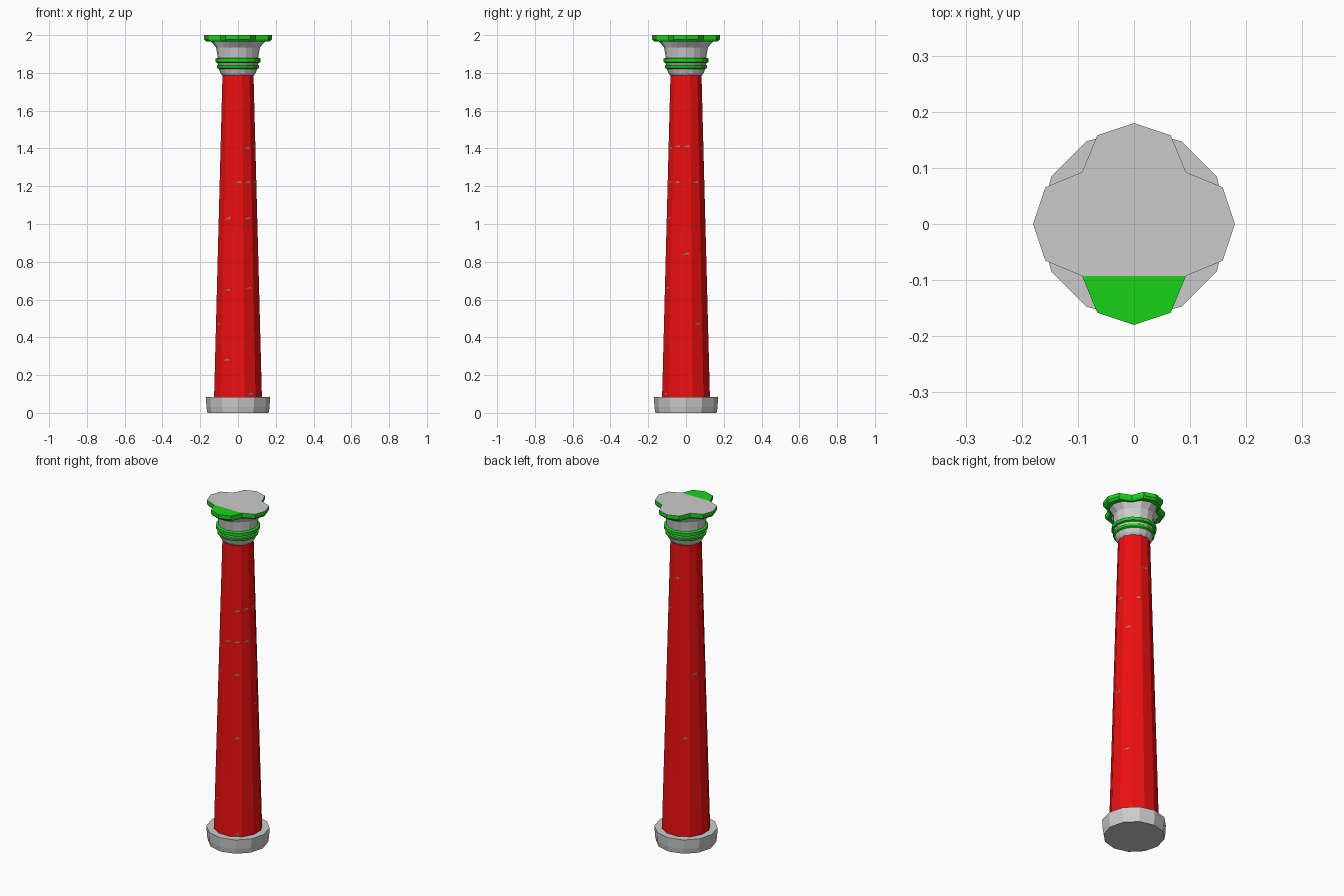
import bpy, bmesh
from math import cos, sin, pi

if "Cube" in bpy.data.objects:
    bpy.data.objects.remove(bpy.data.objects["Cube"])


def material(name, color):
    m = bpy.data.materials.new(name)
    m.diffuse_color = color
    m.use_nodes = True
    m.node_tree.nodes["Principled BSDF"].inputs["Base Color"].default_value = m.diffuse_color
    return m


RED = material("red_paint", (0.85, 0.005, 0.005, 1))
GREEN = material("green_paint", (0.01, 0.65, 0.01, 1))
GREY = material("bare_stone", (0.25, 0.25, 0.25, 1))


def ring(bm, n, z, radii, turn=0.0):
    """Ring of n points; the list of radii repeats around it."""
    pts = []
    for i in range(n):
        a = 2 * pi * i / n + turn
        r = radii[i % len(radii)]
        pts.append(bm.verts.new((r * cos(a), r * sin(a), z)))
    return pts


def loft(name, n, sections, mats=(), strips=None, bottom=False, top=False, turn=0.0):
    """Skin a stack of (z, radii) rings; strips gives a material per step."""
    bm = bmesh.new()
    rings = [ring(bm, n, z, radii, turn) for z, radii in sections]
    for k, (lo, hi) in enumerate(zip(rings, rings[1:])):
        for i in range(n):
            j = (i + 1) % n
            f = bm.faces.new((lo[i], lo[j], hi[j], hi[i]))
            f.material_index = strips[k] if strips else 0
    if bottom:
        bm.faces.new(rings[0][::-1])
    if top:
        bm.faces.new(rings[-1])
    return finish(name, bm, mats)


def finish(name, bm, mats):
    me = bpy.data.meshes.new(name)
    bm.to_mesh(me)
    bm.free()
    for m in mats:
        me.materials.append(m)
    ob = bpy.data.objects.new(name, me)
    bpy.context.collection.objects.link(ob)
    return ob


# Plinth with slightly undercut foot
loft("base", 12, [(0, [0.162]), (0.03, [0.167]), (0.085, [0.17]), (0.085, [0.12])],
     bottom=True)

# Tapered red shaft
SIDES, Z0, Z1, R0, R1 = 12, 0.085, 1.79, 0.131, 0.085
loft("shaft", SIDES, [(Z0, [R0]), (Z1, [R1])], [RED], turn=pi / SIDES)

# Small chips of bare stone lying on the shaft facets: (facet, height)
bm = bmesh.new()
CHIPS = [(9, 1.22), (10, 1.22), (8, 1.03), (10, 1.03), (8, 0.65), (10, 0.66),
         (8, 0.28), (10, 0.10), (10, 1.40), (11, 1.41), (0, 1.41), (11, 1.22),
         (1, 1.22), (0, 0.84), (1, 0.47), (2, 1.4), (3, 1.59), (4, 0.66),
         (5, 1.03), (6, 1.41), (7, 0.47)]
for facet, z in CHIPS:
    a = 2 * pi * facet / SIDES
    d = (R0 + (R1 - R0) * (z - Z0) / (Z1 - Z0)) * cos(pi / SIDES) + 0.0015
    bm.faces.new([bm.verts.new((d * cos(a) - t * sin(a), d * sin(a) + t * cos(a), z + h))
                  for t, h in ((-0.018, -0.003), (0.018, -0.002), (0.012, 0.009))])
finish("shaft_chips", bm, [GREY])

# Capital: neck, two green bands, and a bell growing into four lobes
loft("capital", 16, [
    (1.785, [0.083]), (1.80, [0.094]), (1.82, [0.101]),
    (1.825, [0.110]), (1.838, [0.112]), (1.842, [0.106]), (1.853, [0.108]),
    (1.857, [0.119]), (1.875, [0.119]), (1.88, [0.107]),
    (1.935, [0.116, 0.114, 0.106, 0.114]), (1.968, [0.145, 0.138, 0.115, 0.138])],
    [GREY, GREEN], [0, 0, 1, 1, 1, 0, 1, 1, 1, 0, 0], bottom=True)
bpy.data.objects["capital"].data.materials[0] = None

# Four-lobed green abacus, grey on top with one painted patch
TOP = [0.18, 0.171, 0.131, 0.171]
bm = bmesh.new()
levels = [ring(bm, 16, 1.966, [r * k for r in rr]) for k, rr in
          ((0.76, [0.18, 0.17, 0.14, 0.17]), (0.94, TOP))]
levels += [ring(bm, 16, z, TOP) for z in (1.978, 2.0)]
for lo, hi in zip(levels, levels[1:]):
    for i in range(16):
        j = (i + 1) % 16
        bm.faces.new((lo[i], lo[j], hi[j], hi[i])).material_index = 1
t = levels[-1]
bm.faces.new(t[10:15]).material_index = 1
bm.faces.new(t[14:] + t[:11])
finish("abacus", bm, [None, GREEN])
